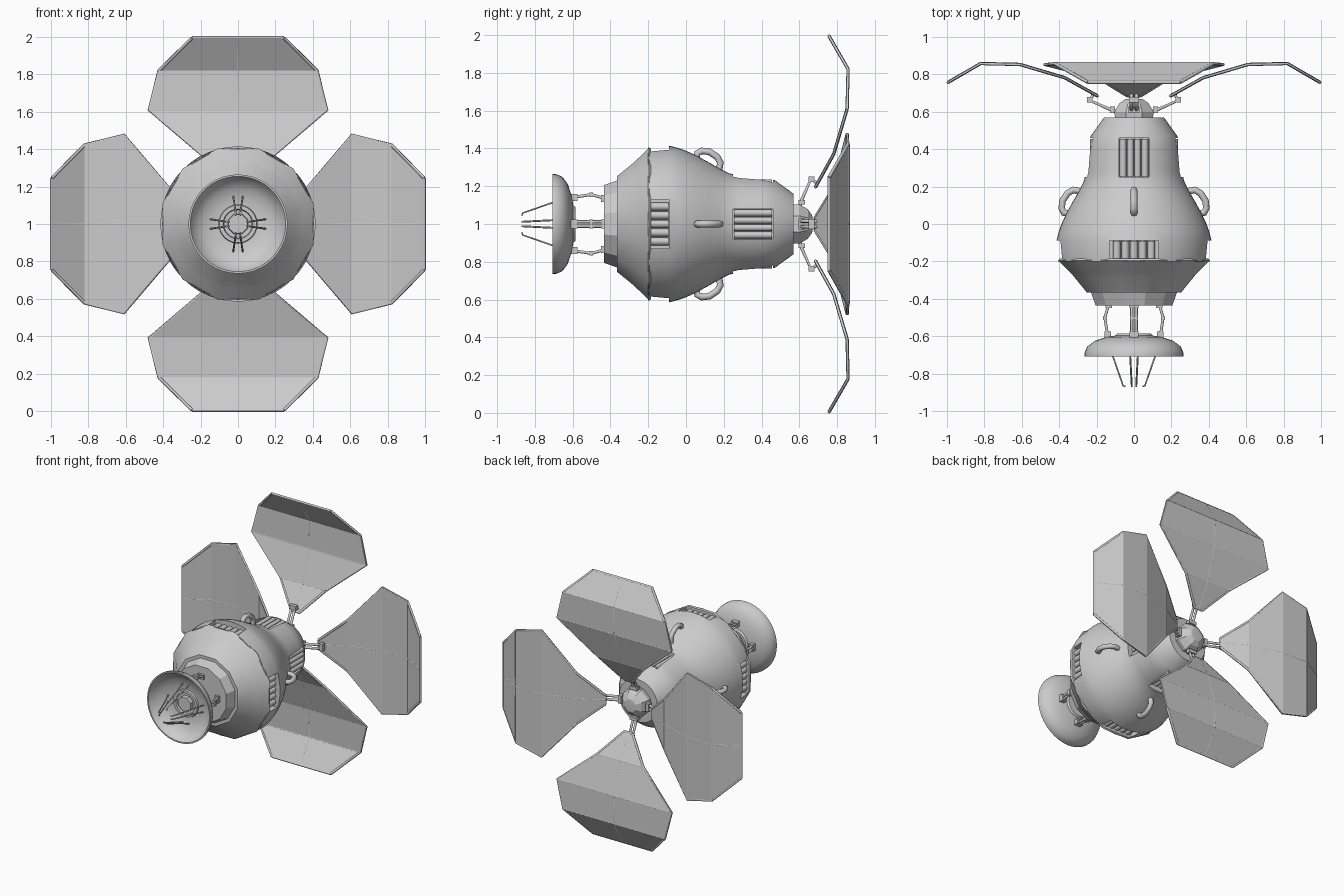
import bpy, bmesh, math
from mathutils import Matrix, Vector

if "Cube" in bpy.data.objects:
    bpy.data.objects.remove(bpy.data.objects["Cube"])

CENTRE = Matrix.Translation((0, 0, 1))


def spin4(k):
    return CENTRE @ Matrix.Rotation(k * math.pi / 2, 4, 'Y')


def add(name, mesh, matrix=CENTRE, angle=None):
    ob = bpy.data.objects.new(name, mesh)
    bpy.context.collection.objects.link(ob)
    ob.matrix_world = matrix
    if angle:
        bpy.ops.object.select_all(action='DESELECT')
        ob.select_set(True)
        bpy.context.view_layer.objects.active = ob
        bpy.ops.object.shade_smooth_by_angle(angle=math.radians(angle))
    return ob


def around(name, mesh):
    """Four copies of a part about the long axis."""
    return [add(f"{name}_{k + 1}", mesh, spin4(k)) for k in range(4)]


def to_mesh(bm, name):
    bmesh.ops.recalc_face_normals(bm, faces=bm.faces)
    me = bpy.data.meshes.new(name)
    bm.to_mesh(me)
    bm.free()
    return me


def lathe(name, profile, sides, angle=30, offset=0.0):
    """Closed (y, radius) profile turned about the y axis."""
    bm = bmesh.new()
    rings = []
    for y, r in profile:
        if r == 0:
            rings.append([bm.verts.new((0, y, 0))] * sides)
        else:
            a = [2 * math.pi * (i + offset) / sides for i in range(sides)]
            rings.append([bm.verts.new((r * math.cos(t), y, r * math.sin(t))) for t in a])
    for p, q in zip(rings, rings[1:]):
        for i in range(sides):
            j = (i + 1) % sides
            bm.faces.new(list(dict.fromkeys((p[i], p[j], q[j], q[i]))))
    return add(name, to_mesh(bm, name), angle=angle)


def box(bm, centre, size):
    bmesh.ops.create_cube(bm, size=1, matrix=Matrix.Translation(centre) @ Matrix.Diagonal((*size, 1)))


def tubes(name, paths, radius, res=1):
    """Mesh of round bars following point paths."""
    cu = bpy.data.curves.new(name, 'CURVE')
    cu.dimensions = '3D'
    cu.bevel_depth, cu.bevel_resolution, cu.use_fill_caps = radius, res, True
    for path in paths:
        sp = cu.splines.new('POLY')
        sp.points.add(len(path) - 1)
        for p, co in zip(sp.points, path):
            p.co = (*co, 1)
    ob = bpy.data.objects.new(name, cu)
    bpy.context.collection.objects.link(ob)
    me = bpy.data.meshes.new_from_object(ob.evaluated_get(bpy.context.evaluated_depsgraph_get()))
    bpy.data.objects.remove(ob)
    me.name = name
    return me


# pear-shaped hull with four pockets at the front and four at the back
hull = lathe("hull", [(-.20, 0), (-.20, .405), (-.09, .415), (-.04, .402), (0, .388), (.06, .36),
                      (.12, .327), (.18, .292), (.23, .268), (.28, .257), (.40, .248),
                      (.47, .232), (.57, .16), (.57, 0)], 48)
for k in range(4):
    bm = bmesh.new()
    box(bm, (0, -.142, .45), (.26, .105, .2))
    box(bm, (0, .355, .30), (.16, .21, .2))
    cutter = add("pocket_cutter", to_mesh(bm, "pocket_cutter"), spin4(k))
    cutter.hide_render = True
    mod = hull.modifiers.new("pocket", 'BOOLEAN')
    mod.object, mod.operation, mod.solver = cutter, 'DIFFERENCE', 'EXACT'
    bpy.context.view_layer.objects.active = hull
    bpy.ops.object.modifier_apply(modifier=mod.name)
    bpy.data.objects.remove(cutter)

# canisters lying in the pockets
around("front_canisters", tubes("front_canisters", [[(x * .046, -.193, .362), (x * .046, -.092, .362)]
                                                    for x in range(-2, 3)], .021, 2))
around("rear_canisters", tubes("rear_canisters", [[((x - 1.5) * .039, .255, .217), ((x - 1.5) * .039, .455, .217)]
                                                  for x in range(4)], .018, 2))

# twelve-sided stepped nose
lathe("nose", [(-.435, 0), (-.435, .213), (-.365, .238), (-.365, .262), (-.275, .338),
               (-.265, .348), (-.195, .419), (-.185, .412), (-.185, 0)], 12, 25, .5)

# grab handles on the shoulder
around("grab_handle", tubes("grab_handle", [[(0, .055, .345), (0, .06, .375), (0, .085, .387), (0, .125, .382),
                                             (0, .165, .355), (0, .182, .325), (0, .175, .29)]], .018, 2))

# dish with a raised centre ring
lathe("dish", [(-.585, 0), (-.585, .09), (-.597, .10), (-.605, .15), (-.625, .21), (-.655, .25), (-.69, .265),
               (-.708, .265), (-.708, .255), (-.67, .235), (-.635, .19), (-.62, .14), (-.615, .10), (-.615, 0)], 40)
lathe("dish_ring", [(-.61, .105), (-.63, .10), (-.63, .08), (-.61, .075)], 24)
lathe("dish_boss", [(-.61, .06), (-.64, .055), (-.64, 0)], 8, 25, .5)

# paired feed prongs inside the dish
prongs = [[(s * .026, -.615, .15), (s * .02, -.71, .112), (s * .012, -.865, .058), (s * .012, -.868, .045)]
          for s in (-1, 1)]
around("feed_prongs", tubes("feed_prongs", prongs, .005))

# bent struts carrying the dish
struts = [[(s * .012, -.43, .135), (s * .012, -.50, .156), (s * .012, -.585, .143)] for s in (-1, 1)]
around("dish_strut", tubes("dish_strut", struts, .009))
bm = bmesh.new()
box(bm, (0, -.44, .135), (.05, .02, .035))
box(bm, (0, -.502, .155), (.045, .02, .022))
box(bm, (0, -.592, .14), (.05, .035, .035))
around("strut_bracket", to_mesh(bm, "strut_bracket"))

# octagonal rear hub
lathe("rear_hub", [(.565, 0), (.565, .11), (.60, .113), (.645, .085), (.668, .05), (.672, 0)], 8, 20, .5)

# panel arms and hinge blocks
arms = [[(s * .014, .60, .09), (s * .014, .618, .14), (s * .014, .66, .235), (s * .014, .69, .22)] for s in (-1, 1)]
around("panel_arm", tubes("panel_arm", arms, .01))
bm = bmesh.new()
box(bm, (0, .612, .115), (.06, .035, .025))
box(bm, (0, .664, .237), (.055, .03, .03))
around("arm_hinge", to_mesh(bm, "arm_hinge"))

# folded panels: rows of (distance out, y, half width)
ROWS = [(.195, .685, .035), (.37, .782, .195), (.61, .853, .483), (.82, .858, .43), (.995, .757, .25)]
bm = bmesh.new()
grid = [[bm.verts.new((s * w, y, r)) for s in (-1, 0, 1)] for r, y, w in ROWS]
for a, b in zip(grid, grid[1:]):
    for i in range(2):
        bm.faces.new((a[i], a[i + 1], b[i + 1], b[i]))
for ob in around("panel", to_mesh(bm, "panel")):
    mod = ob.modifiers.new("thickness", 'SOLIDIFY')
    mod.thickness, mod.offset = .012, 0

# panel rim, fold bars and centre spine
left, mid, right = [[Vector((s * w, y, r)) for r, y, w in ROWS] for s in (-.985, 0, .985)]
bars = [left, mid, right] + [[left[i], right[i]] for i in range(len(ROWS))]
around("panel_frame", tubes("panel_frame", bars, .009, 0))
